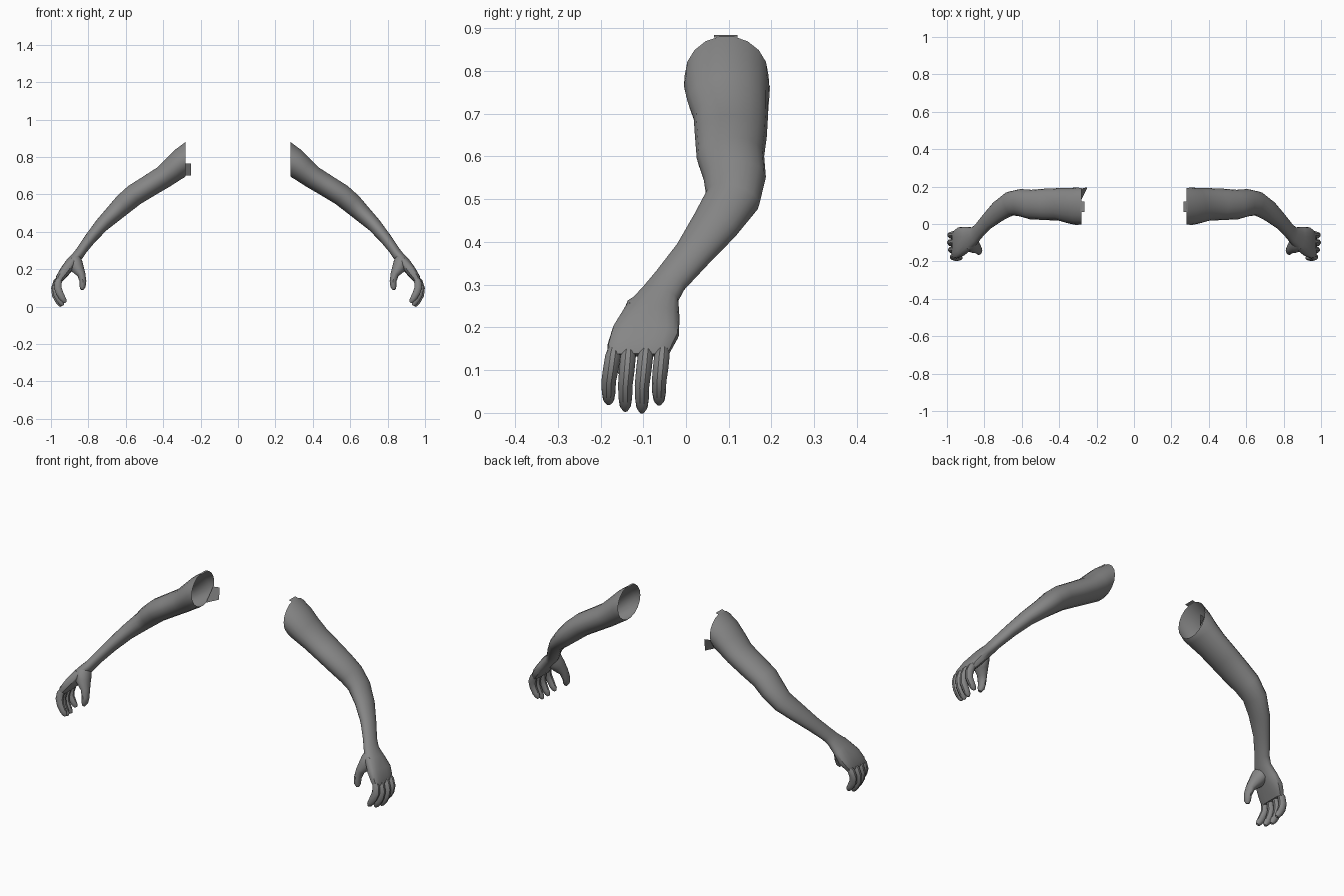
import bpy, bmesh, math
from mathutils import Vector

if "Cube" in bpy.data.objects:
    bpy.data.objects.remove(bpy.data.objects["Cube"])

grey = bpy.data.materials.new("dark_grey")
grey.diffuse_color = (.24, .24, .24, 1)
grey.use_nodes = True
grey.node_tree.nodes["Principled BSDF"].inputs["Base Color"].default_value = grey.diffuse_color


def power(c, e):
    return math.copysign(abs(c) ** e, c)


def tube(name, rings, sides=14, cap_start=False, square_from=99):
    """Loft ellipses (x, y, z, half width along y, half thickness[, direction]), mirrored in x."""
    pts = [Vector(r[:3]) for r in rings]
    bm = bmesh.new()
    loops = []
    for i, r in enumerate(rings):
        t = pts[min(i + 1, len(pts) - 1)] - pts[max(i - 1, 0)]
        if len(r) > 5:
            t = Vector(r[5])
        t.normalize()
        v = t.cross(Vector((0, 1, 0))).normalized()
        u = v.cross(t).normalized()
        e = .65 if i >= square_from else 1
        loops.append([bm.verts.new(pts[i] + u * r[3] * power(math.cos(a), e)
                                   + v * r[4] * power(math.sin(a), e))
                      for a in (2 * math.pi * k / sides for k in range(sides))])
    for a, b in zip(loops, loops[1:]):
        for k in range(sides):
            n = (k + 1) % sides
            bm.faces.new((a[k], a[n], b[n], b[k]))
    bm.faces.new(loops[-1])
    if cap_start:
        bm.faces.new(loops[0][::-1])
    bmesh.ops.recalc_face_normals(bm, faces=bm.faces)
    return finish(name, bm, True)


def finish(name, bm, mirror):
    me = bpy.data.meshes.new(name)
    bm.to_mesh(me)
    bm.free()
    me.materials.append(grey)
    ob = bpy.data.objects.new(name, me)
    bpy.context.collection.objects.link(ob)
    if mirror:
        m = ob.modifiers.new("Mirror", 'MIRROR')
        m.use_mirror_merge = False
    bpy.ops.object.select_all(action='DESELECT')
    ob.select_set(True)
    bpy.context.view_layer.objects.active = ob
    bpy.ops.object.shade_smooth_by_angle(angle=math.radians(35))
    return ob


# arms: open shoulder, upper arm, elbow, forearm, wrist and palm
tube("arms", [
    (.28, .095, .79, .098, .092, (1, 0, 0)),
    (.312, .095, .765, .100, .080, (1, 0, -.3)),
    (.345, .098, .735, .095, .069),
    (.40, .105, .692, .087, .062),
    (.475, .105, .646, .084, .060),
    (.553, .104, .598, .079, .059),
    (.61, .114, .550, .073, .056),
    (.662, .109, .50, .065, .048),
    (.725, .068, .44, .057, .039),
    (.784, .015, .371, .045, .032),
    (.83, -.037, .31, .041, .028),
    (.853, -.06, .277, .046, .028),
    (.890, -.079, .235, .066, .031, (.6, -.25, -.75)),
    (.925, -.094, .19, .078, .028, (.5, -.15, -.85)),
    (.950, -.108, .155, .076, .024, (.35, -.05, -.9)),
    (.959, -.112, .135, .071, .018, (.2, 0, -1)),
], sides=18, square_from=13)

# fingers: (name, root y, tip y, x shift, tip z)
for name, y0, y1, dx, tip in [
    ("index_fingers", -.166, -.181, -.022, .021),
    ("middle_fingers", -.132, -.142, -.008, .005),
    ("ring_fingers", -.091, -.103, 0, .001),
    ("little_fingers", -.053, -.063, -.002, .020),
]:
    path = [(.950, .160, .012, .012), (.968, .133, .018, .020), (.979, .098, .018, .021),
            (.976, .064, .017, .020), (.962, .034, .016, .018), (.950, .014, .013, .014),
            (.944, .004, .006, .007)]
    rings = []
    for i, (x, z, w, h) in enumerate(path):
        f = min(1, i / 3)
        zz = z + (tip - .003) * max(0, 1 - (z - .004) / .13)
        rings.append((x + dx * f, y0 + (y1 - y0) * f, zz, w, h))
    tube(name, rings, sides=10, cap_start=True)

# thumbs with the fleshy base that meets the palm
tube("thumbs", [
    (.868, -.075, .268, .030, .022),
    (.872, -.098, .238, .046, .040),
    (.859, -.117, .206, .040, .036),
    (.837, -.132, .172, .027, .022),
    (.829, -.142, .135, .023, .018),
    (.831, -.147, .106, .019, .016),
    (.835, -.150, .091, .009, .008),
], sides=12, cap_start=True)

# small torn flaps on the shoulder rims
for name, quad, mirror in [
    ("top_flaps", [(.265, .065, .884), (.265, .12, .884), (.285, .12, .878), (.285, .065, .878)], True),
    ("side_flap", [(-.25, .192, .70), (-.25, .197, .765), (-.283, .188, .765), (-.283, .125, .70)], False),
]:
    bm = bmesh.new()
    bm.faces.new([bm.verts.new(p) for p in quad])
    finish(name, bm, mirror)
